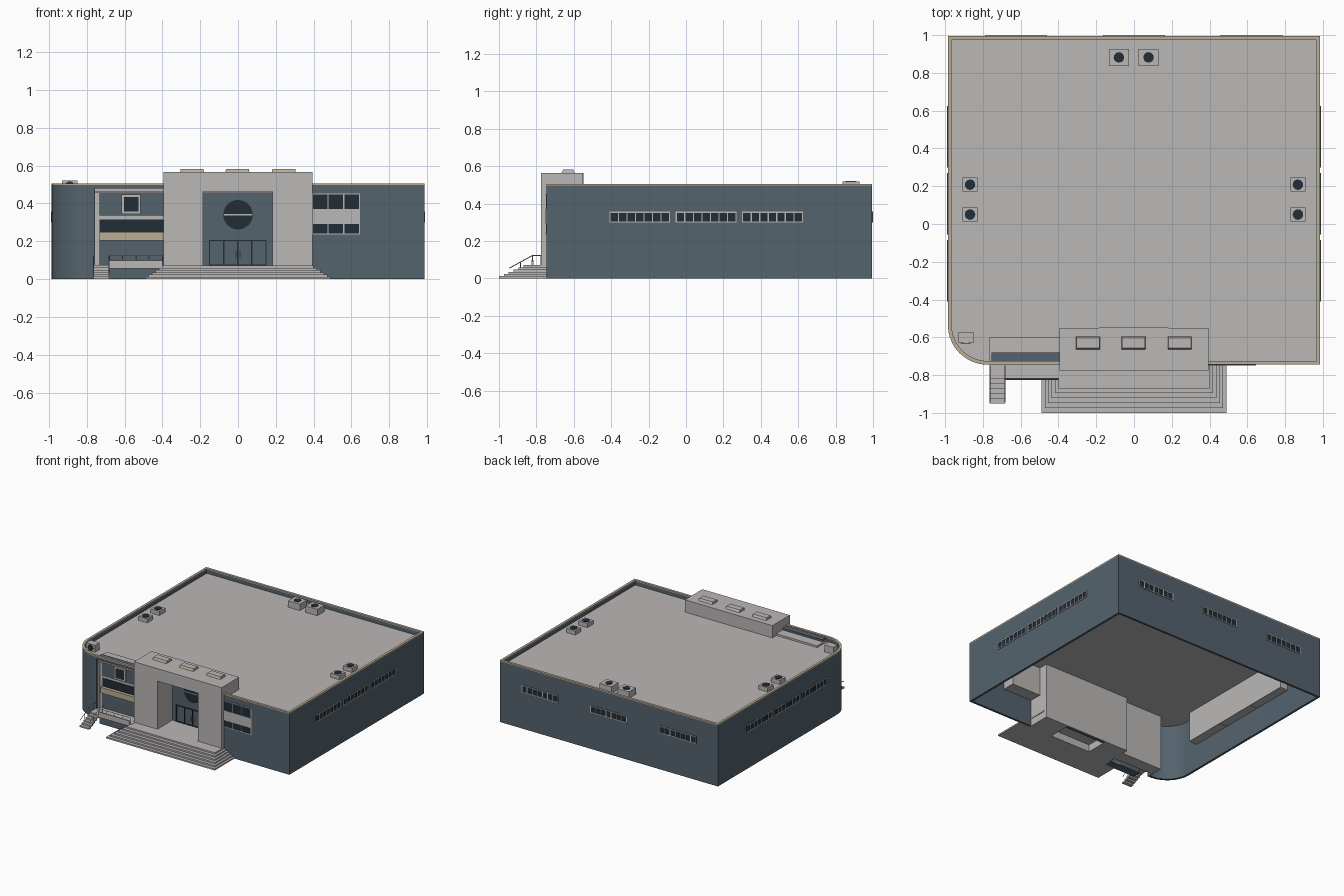
import bpy, bmesh, math
from mathutils import Vector

if "Cube" in bpy.data.objects:
    bpy.data.objects.remove(bpy.data.objects["Cube"])

def mat(name, c):
    m = bpy.data.materials.new(name)
    m.diffuse_color = (*c, 1)
    m.use_nodes = True
    m.node_tree.nodes["Principled BSDF"].inputs["Base Color"].default_value = m.diffuse_color
    return m

MATS = [mat("light grey", (0.50, 0.475, 0.475)), mat("slate blue", (0.09, 0.125, 0.155)),
        mat("dark glass", (0.015, 0.026, 0.036)), mat("tan trim", (0.50, 0.42, 0.30))]
GREY, BLUE, GLASS, TAN = range(4)
W, FRONT, BACK, R = 0.985, -0.745, 0.995, 0.21

def finish(name, bm):
    bmesh.ops.recalc_face_normals(bm, faces=bm.faces)
    me = bpy.data.meshes.new(name)
    bm.to_mesh(me)
    bm.free()
    for m in MATS:
        me.materials.append(m)
    ob = bpy.data.objects.new(name, me)
    bpy.context.collection.objects.link(ob)
    return ob

def add_box(bm, x0, x1, y0, y1, z0, z1, m):
    v = [bm.verts.new((x, y, z)) for z in (z0, z1) for x, y in ((x0, y0), (x1, y0), (x1, y1), (x0, y1))]
    for f in ((3, 2, 1, 0), (4, 5, 6, 7), (0, 1, 5, 4), (1, 2, 6, 5), (2, 3, 7, 6), (3, 0, 4, 7)):
        bm.faces.new([v[i] for i in f]).material_index = m

def boxes(name, items):
    bm = bmesh.new()
    for it in items:
        add_box(bm, *it)
    return finish(name, bm)

# Outer wall path, offset inward by o, with the rounded front left corner
def path(o, x_start=0.395, x_end=-0.755):
    p = [(x_start, FRONT + o), (W - o, FRONT + o), (W - o, BACK - o), (-W + o, BACK - o)]
    for i in range(17):
        a = math.pi + i / 16 * math.pi / 2
        p.append((-W + R + (R - o) * math.cos(a), FRONT + R + (R - o) * math.sin(a)))
    return p + [(x_end, FRONT + o)]

def strip(name, width, z0, z1, m, x_end=-0.755):
    bm = bmesh.new()
    rings = []
    for a, b in zip(path(0, x_end=x_end), path(width, x_end=x_end)):
        rings.append([bm.verts.new((*q, z)) for q, z in ((a, z0), (a, z1), (b, z1), (b, z0))])
    for r, s in zip(rings, rings[1:]):
        for k in range(4):
            bm.faces.new((r[k], r[(k + 1) % 4], s[(k + 1) % 4], s[k]))
    bm.faces.new(rings[0])
    bm.faces.new(rings[-1])
    for f in bm.faces:
        f.material_index = m
    ob = finish(name, bm)
    bpy.ops.object.select_all(action='DESELECT')
    ob.select_set(True)
    bpy.context.view_layer.objects.active = ob
    bpy.ops.object.shade_smooth_by_angle(angle=math.radians(30))

strip("outer_wall", 0.018, 0, 0.496, BLUE)
strip("roof_trim", 0.02, 0.496, 0.505, TAN)

# Roof slab
bm = bmesh.new()
pts = path(0.012)
top = bm.faces.new([bm.verts.new((*p, 0.465)) for p in pts])
low = bmesh.ops.extrude_face_region(bm, geom=[top])
bmesh.ops.translate(bm, vec=(0, 0, -0.01), verts=[g for g in low["geom"] if isinstance(g, bmesh.types.BMVert)])
finish("roof", bm)

# Map wall coordinates (along, outward) to a box on one side of the building
def on_wall(side, u0, u1, d0, d1, z0, z1, m):
    if side == "right":
        return (W + d0, W + d1, u0, u1, z0, z1, m)
    if side == "left":
        return (-W - d1, -W - d0, u0, u1, z0, z1, m)
    if side == "back":
        return (u0, u1, BACK + d0, BACK + d1, z0, z1, m)
    return (u0, u1, FRONT - d1, FRONT - d0, z0, z1, m)

def window(side, u0, u1, z0, z1, panes, t=0.006):
    out = [on_wall(side, u0, u1, -0.01, 0.0015, z0, z1, GLASS)]
    for a, b in ((z0, z0 + t), (z1 - t, z1)):
        out.append(on_wall(side, u0, u1, -0.01, 0.005, a, b, GREY))
    for i in range(panes + 1):
        c = u0 + t / 2 + (u1 - u0 - t) * i / panes
        out.append(on_wall(side, c - t / 2, c + t / 2, -0.01, 0.0045, z0, z1, GREY))
    return out

# Window strips on both sides and the back, with the inner boxes behind them
side_spans = [(-0.41, -0.085), (-0.055, 0.27), (0.30, 0.625)]
back_spans = [(-0.79, -0.46), (-0.165, 0.165), (0.455, 0.785)]
for side, spans in (("right", side_spans), ("left", side_spans), ("back", back_spans)):
    items = []
    for a, b in spans:
        items += window(side, a, b, 0.298, 0.357, 7)
        items.append(on_wall(side, a - 0.013, b + 0.013, -0.09, -0.017, 0.21, 0.455, GREY))
    boxes(side + "_windows", items)

# Front right window pair with a plain band between
boxes("front_right_window",
      window("front", 0.39, 0.645, 0.365, 0.452, 3) + window("front", 0.39, 0.645, 0.235, 0.297, 3)
      + [on_wall("front", 0.39, 0.645, -0.01, 0.005, 0.297, 0.365, GREY),
         on_wall("front", 0.38, 0.66, -0.12, -0.017, 0.22, 0.455, GREY)])

# Recessed bay at the front left
yb = -0.70
boxes("left_bay", [
    (-0.755, -0.39, yb, yb + 0.1, 0, 0.48, GREY),
    (-0.765, -0.755, FRONT + 0.001, yb + 0.1, 0, 0.48, GREY),
    (-0.755, -0.39, FRONT, yb + 0.02, 0.48, 0.496, BLUE),
    (-0.755, -0.39, FRONT, FRONT + 0.02, 0.496, 0.505, TAN),
    (-0.732, -0.39, yb - 0.008, yb, 0.335, 0.455, BLUE),
    (-0.732, -0.39, yb - 0.004, yb, 0.25, 0.315, GLASS),
    (-0.732, -0.39, yb - 0.03, yb, 0.205, 0.25, TAN),
    (-0.732, -0.39, yb - 0.008, yb, 0.075, 0.205, BLUE),
    (-0.615, -0.515, yb - 0.018, yb, 0.345, 0.447, GREY),
    (-0.603, -0.527, yb - 0.02, yb, 0.358, 0.435, GLASS)])

# Entrance block: two piers, a lintel and the recessed wall
boxes("entrance_block", [
    (-0.395, -0.185, -0.775, -0.55, 0, 0.565, GREY),
    (0.182, 0.395, -0.775, -0.55, 0, 0.565, GREY),
    (-0.185, 0.182, -0.775, -0.55, 0.463, 0.565, GREY),
    (-0.185, 0.182, -0.58, -0.55, 0, 0.463, BLUE),
    (-0.185, 0.182, -0.555, -0.549, 0, 0.565, GREY)])

# Entrance doors
yd = -0.58
doors = [(-0.15, 0.147, yd - 0.006, yd, 0.2, 0.207, GLASS), (-0.15, 0.147, yd - 0.006, yd, 0.07, 0.076, GLASS)]
for i in range(5):
    x = -0.15 + i * 0.0743
    doors.append((x - 0.003, x + 0.003, yd - 0.006, yd, 0.07, 0.207, GLASS))
for x in (-0.012, 0.008):
    doors.append((x, x + 0.004, yd - 0.012, yd, 0.11, 0.15, GREY))
boxes("doors", doors)

def add_disc(bm, c, r, axis, m, h=0.005, seg=32):
    rot = Vector((0, 0, 1)).rotation_difference(Vector(axis)).to_matrix().to_4x4()
    rot.translation = c
    n = len(bm.faces)
    bmesh.ops.create_cone(bm, cap_ends=True, segments=seg, radius1=r, radius2=r, depth=h, matrix=rot)
    bm.faces.ensure_lookup_table()
    for f in bm.faces[n:]:
        f.material_index = m

# Round window above the doors
bm = bmesh.new()
add_disc(bm, (0, yd - 0.002, 0.34), 0.078, (0, -1, 0), GREY, 0.008)
add_disc(bm, (0, yd - 0.005, 0.34), 0.071, (0, -1, 0), GLASS, 0.006)
add_box(bm, -0.073, 0.073, yd - 0.011, yd, 0.337, 0.343, GREY)
finish("round_window", bm)

# Tapered skylights on the entrance block
bm = bmesh.new()
for x in (-0.243, -0.003, 0.242):
    v0 = len(bm.verts)
    add_box(bm, x - 0.063, x + 0.063, -0.665, -0.595, 0.565, 0.583, GREY)
    bm.verts.ensure_lookup_table()
    for v in bm.verts[v0:]:
        if v.co.z > 0.57:
            v.co.y = -0.63 + (v.co.y + 0.63) * 0.75
            v.co.x = x + (v.co.x - x) * 0.96
bm.normal_update()
for f in bm.faces:
    if f.normal.y < -0.5:
        f.material_index = TAN
finish("skylights", bm)

# Entrance steps on three sides
boxes("entrance_steps", [
    (-0.49 + 0.018 * i, 0.49 - 0.018 * i, -1 + 0.026 * i, FRONT if i < 5 else -0.58,
     0.0118 * i, 0.0118 * (i + 1), GREY) for i in range(6)])

# Side landing with its own steps and low front wall
items = [(-0.765, -0.39, -0.82, yb, 0.055, 0.073, GREY),
         (-0.68, -0.40, -0.815, FRONT, 0, 0.055, BLUE),
         (-0.68, -0.40, -0.825, -0.815, 0.055, 0.098, GREY)]
for i in range(5):
    y = -0.95 + i * 0.026
    items.append((-0.765, -0.682, y, y + 0.03, 0.0122 * i, 0.0122 * (i + 1), GREY))
boxes("side_landing", items)

# Handrails
def rail(name, lines, r=0.0025):
    cu = bpy.data.curves.new(name, 'CURVE')
    cu.dimensions = '3D'
    cu.bevel_depth, cu.bevel_resolution = r, 0
    for line in lines:
        s = cu.splines.new('POLY')
        s.points.add(len(line) - 1)
        for p, c in zip(s.points, line):
            p.co = (*c, 1)
    cu.materials.append(MATS[GREY])
    bpy.context.collection.objects.link(bpy.data.objects.new(name, cu))

for name, x in (("inner_handrail", -0.682), ("outer_handrail", -0.763)):
    lines = [[(x, -0.945, 0.055), (x, -0.82, 0.123), (x, -0.75, 0.123)]]
    lines += [[(x, y, a), (x, y, b)] for y, a, b in ((-0.885, 0.02, 0.088), (-0.82, 0.06, 0.123), (-0.775, 0.07, 0.123))]
    rail(name, lines)
rail("landing_rail", [[(-0.682, -0.82, 0.123), (-0.397, -0.82, 0.123)]]
     + [[(-0.68 + 0.07 * i, -0.82, 0.09), (-0.68 + 0.07 * i, -0.82, 0.123)] for i in range(5)])

# Roof ventilation units with round fans
units = [(sx * 0.868, y, 0.04, 0.037, 0.498) for sx in (-1, 1) for y in (0.208, 0.05)]
units += [(x, 0.882, 0.053, 0.045, 0.518) for x in (-0.08, 0.077)]
bm = bmesh.new()
for x, y, a, b, z in units:
    add_box(bm, x - a, x + a, y - b, y + b, 0.46, z, GREY)
    add_disc(bm, (x, y, z + 0.001), 0.028, (0, 0, 1), GLASS, seg=12)
finish("roof_fans", bm)

# Corner unit with a front facing fan
bm = bmesh.new()
add_box(bm, -0.93, -0.85, -0.63, -0.572, 0.46, 0.522, GREY)
add_disc(bm, (-0.89, -0.631, 0.492), 0.025, (0, -1, 0), GLASS, seg=12)
finish("corner_unit", bm)
